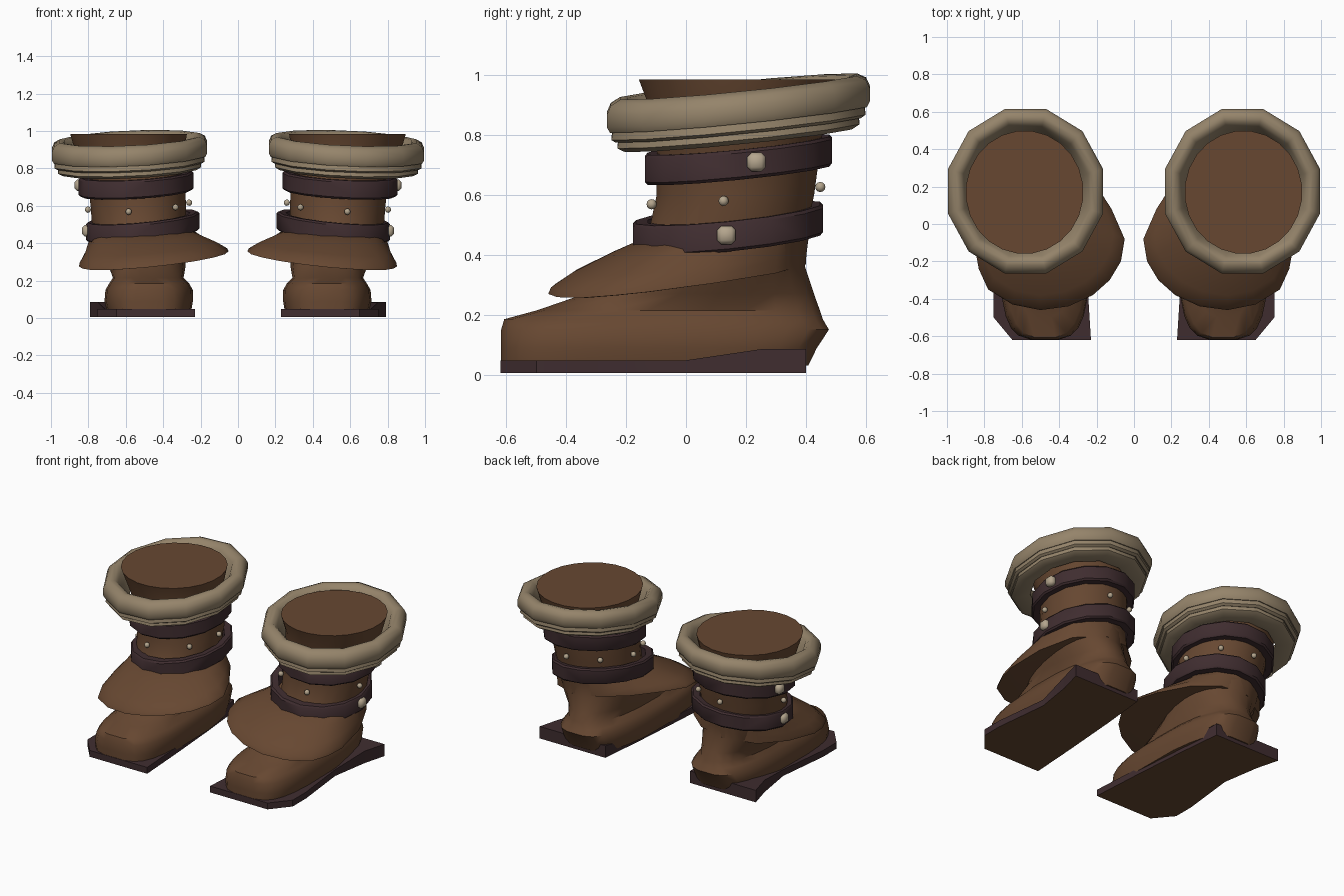
import bpy, bmesh, math
from mathutils import Matrix, Vector

if "Cube" in bpy.data.objects:
    bpy.data.objects.remove(bpy.data.objects["Cube"])


def material(name, rgb):
    m = bpy.data.materials.new(name)
    m.diffuse_color = (*rgb, 1)
    m.use_nodes = True
    m.node_tree.nodes["Principled BSDF"].inputs["Base Color"].default_value = m.diffuse_color
    return m


LEATHER = material("brown leather", (0.135, 0.064, 0.031))
DARK = material("dark leather", (0.050, 0.026, 0.029))
FUR = material("tan fur", (0.30, 0.23, 0.145))
BONE = material("pale bone", (0.46, 0.38, 0.27))


def finish(name, bm, mats, angle=40):
    """Turn a bmesh of one boot's part into a mirrored, shaded pair."""
    bmesh.ops.recalc_face_normals(bm, faces=bm.faces)
    me = bpy.data.meshes.new(name)
    bm.to_mesh(me)
    bm.free()
    ob = bpy.data.objects.new(name, me)
    bpy.context.collection.objects.link(ob)
    for m in mats:
        me.materials.append(m)
    bpy.ops.object.select_all(action='DESELECT')
    ob.select_set(True)
    bpy.context.view_layer.objects.active = ob
    bpy.ops.object.shade_smooth_by_angle(angle=math.radians(angle))
    mod = ob.modifiers.new("pair", 'MIRROR')
    mod.use_mirror_merge = False
    return ob


def loft(bm, rings, caps=True, closed=False):
    """Bridge rings of points, optionally capping the ends or closing the tube."""
    vs = [[bm.verts.new(p) for p in r] for r in rings]
    n = len(vs[0])
    pairs = list(zip(vs, vs[1:])) + ([(vs[-1], vs[0])] if closed else [])
    for a, b in pairs:
        for i in range(n):
            j = (i + 1) % n
            bm.faces.new((a[i], a[j], b[j], b[i]))
    if caps and not closed:
        return [bm.faces.new(vs[0]), bm.faces.new(vs[-1])]


def oval(cx, cy, rx, ry, zfun, n, p=2.0):
    """Superellipse ring; zfun gives the height at x, y."""
    pts = []
    for i in range(n):
        a = math.tau * (i + 0.5) / n - math.pi / 2
        c, s = math.cos(a), math.sin(a)
        x = cx + rx * math.copysign(abs(c) ** (2 / p), c)
        y = cy + ry * math.copysign(abs(s) ** (2 / p), s)
        pts.append((x, y, zfun(x, y)))
    return pts


def tilt(z, cx, cy, sx, sy):
    return lambda x, y: z + sx * (x - cx) + sy * (y - cy)


# Boot body: z, x min, x max, y min, y max, squareness
SECTIONS = [
    (0.03, 0.25, 0.70, -0.62, 0.41, 3.6),
    (0.09, 0.24, 0.715, -0.62, 0.44, 3.6),
    (0.15, 0.24, 0.71, -0.62, 0.48, 3.3),
    (0.185, 0.26, 0.69, -0.61, 0.46, 3.0),
    (0.215, 0.29, 0.67, -0.50, 0.45, 2.6),
    (0.27, 0.28, 0.69, -0.34, 0.43, 2.3),
    (0.36, 0.28, 0.75, -0.20, 0.40, 2.1),
    (0.46, 0.28, 0.78, -0.13, 0.40, 2.0),
    (0.60, 0.275, 0.79, -0.10, 0.43, 2.0),
    (0.75, 0.285, 0.81, -0.10, 0.45, 2.0),
    (0.88, 0.29, 0.87, -0.12, 0.47, 2.0),
    (0.985, 0.27, 0.90, -0.16, 0.50, 2.0),
]
bm = bmesh.new()
rings = []
for z, x0, x1, y0, y1, p in SECTIONS:
    ring = oval((x0 + x1) / 2, (y0 + y1) / 2, (x1 - x0) / 2, (y1 - y0) / 2,
                lambda x, y: z, 24, p)
    if z < 0.3:  # heel is narrower than the toe
        mid = 0.50
        ring = [(mid + (x - mid) * (1 - 0.3 * max(0, y)), y, z) for x, y, z in ring]
    rings.append(ring)
loft(bm, rings)
finish("boot_body", bm, [LEATHER], 45)

# Sole: flanged outline with raised heel and a leather patch underneath
OUTLINE = [(0.23, -0.62), (0.65, -0.62), (0.75, -0.50), (0.75, -0.36), (0.71, 0.0),
           (0.75, 0.25), (0.79, 0.40), (0.31, 0.40), (0.28, 0.10), (0.25, -0.30)]
bm = bmesh.new()
top = [(x, y, 0.085 if y > 0.2 else 0.048) for x, y in OUTLINE]
bottom, _ = loft(bm, [[(x, y, 0.006) for x, y in OUTLINE], top])
bmesh.ops.inset_region(bm, faces=[bottom], thickness=0.075)
bottom.material_index = 1
finish("sole", bm, [DARK, LEATHER], 30)

# Flared ankle skirt
SKIRT = [(0.05, -0.08), (0.07, -0.20), (0.13, -0.30), (0.22, -0.38), (0.35, -0.44),
         (0.50, -0.46), (0.65, -0.43), (0.78, -0.35), (0.83, -0.24), (0.85, -0.13),
         (0.82, 0.10), (0.73, 0.30), (0.55, 0.40), (0.37, 0.37), (0.23, 0.25), (0.12, 0.08)]
CUFF = Vector((0.525, 0.135))


def skirt_ring(t, lift):
    """Blend the rim towards the ankle cuff; t = 0 at the rim, 1 at the cuff."""
    out = []
    for x, y in SKIRT:
        d = Vector((x, y)) - CUFF
        d.normalize()
        u = CUFF + Vector((d.x * 0.262, d.y * 0.28))
        zr = 0.315 - 0.095 * (x - 0.5) + 0.12 * (y + 0.08)
        zt = 0.47 - 0.06 * (u.x - 0.52) + 0.06 * (u.y - 0.13)
        out.append((x + (u.x - x) * t, y + (u.y - y) * t, zr + (zt - zr) * (t + lift) if t else zr + lift))
    return out


bm = bmesh.new()
loft(bm, [skirt_ring(0.06, -0.06), skirt_ring(0, 0), skirt_ring(0.03, 0.09),
          skirt_ring(0.25, 0.13), skirt_ring(0.65, 0.08), skirt_ring(1, 0)])
finish("ankle_skirt", bm, [LEATHER], 50)


# Rings swept from a (radius factor, height offset) profile
def band(name, mat, c, r, z, slope, profile, n, angle):
    bm = bmesh.new()
    loft(bm, [oval(*c, r[0] * k, r[1] * k, tilt(z + h, *c, *slope), n)
              for k, h in profile], closed=True)
    return finish(name, bm, [mat], angle)


# Fur collar with stacked lower layers
COLLAR = [(0.74, -0.02), (0.79, 0.035), (0.84, 0.058), (0.90, 0.062), (0.97, 0.045),
          (1.0, 0.015), (1.0, -0.025), (0.975, -0.045), (0.955, -0.042), (0.965, -0.07),
          (0.93, -0.08), (0.91, -0.075), (0.92, -0.10), (0.86, -0.115), (0.66, -0.105)]
band("fur_collar", FUR, (0.58, 0.175), (0.43, 0.455), 0.90, (-0.045, 0.10), COLLAR, 12, 50)

# Two ankle straps
STRAP = [(0.84, 0.048), (0.97, 0.050), (1.0, 0.040), (1.0, -0.040), (0.97, -0.050), (0.84, -0.048)]
band("upper_strap", DARK, (0.545, 0.175), (0.308, 0.32), 0.718, (-0.06, 0.10), STRAP, 14, 40)
band("lower_strap", DARK, (0.51, 0.14), (0.303, 0.325), 0.49, (-0.10, 0.10), STRAP, 14, 40)

# Square buckle knobs on the outer side
bm = bmesh.new()
for x, y, z in [(0.848, 0.235, 0.71), (0.808, 0.135, 0.466)]:
    bmesh.ops.create_cube(bm, size=1, matrix=Matrix.Translation((x, y, z))
                          @ Matrix.Diagonal((0.05, 0.062, 0.062, 1)))
bmesh.ops.bevel(bm, geom=bm.edges[:], offset=0.014, segments=1, affect='EDGES')
finish("buckle_knobs", bm, [BONE], 50)

# Small round studs between the straps
bm = bmesh.new()
for deg in (-8, -79, -137, 178, 130, 84):
    a = math.radians(deg)
    x, y = 0.533 + 0.272 * math.cos(a), 0.165 + 0.285 * math.sin(a)
    bmesh.ops.create_uvsphere(bm, u_segments=10, v_segments=6, radius=0.017,
                              matrix=Matrix.Translation((x, y, tilt(0.60, 0.533, 0.165, -0.06, 0.10)(x, y))))
finish("studs", bm, [BONE], 60)
